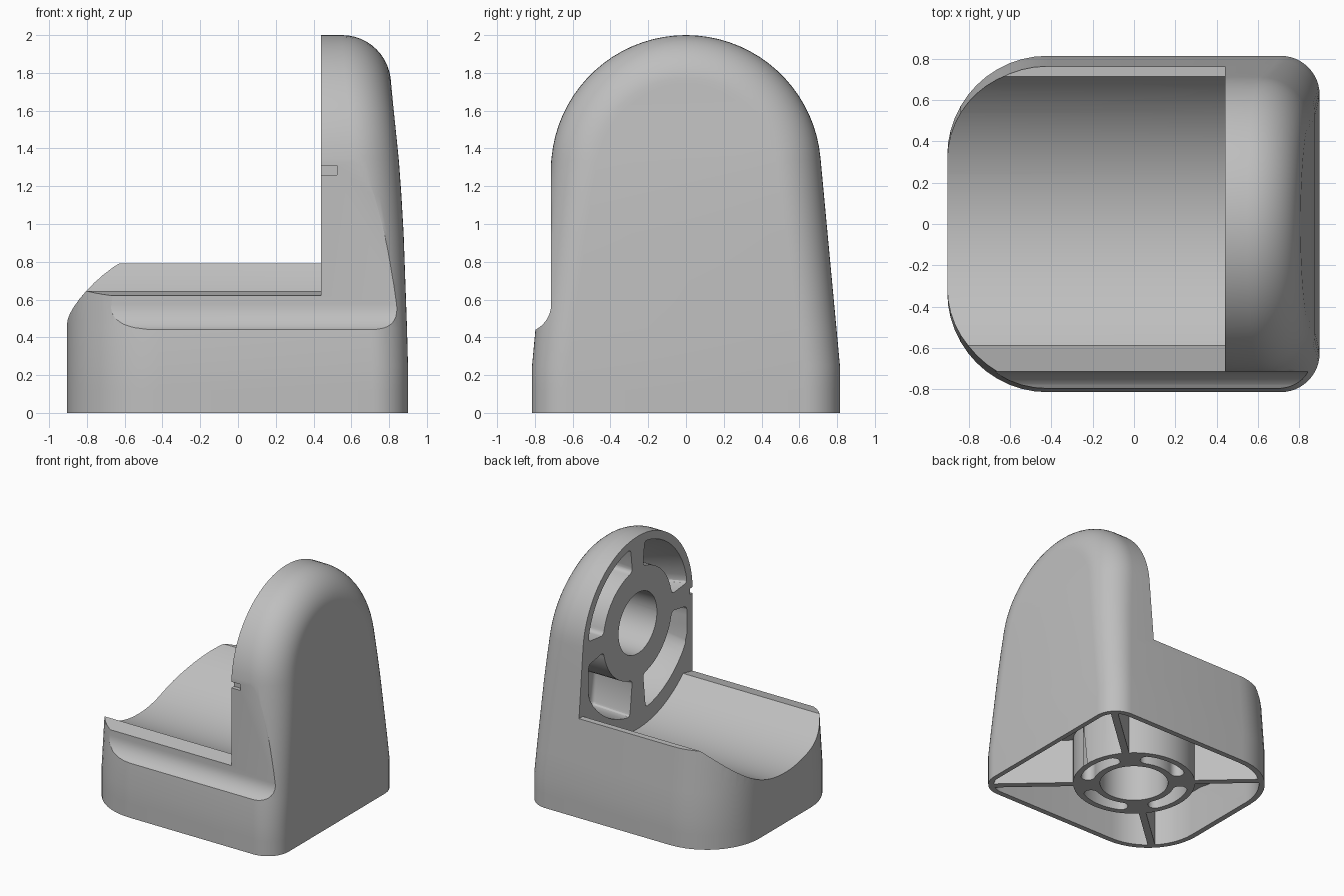
import bpy, bmesh
from math import sin, cos, pi, radians, sqrt

cube = bpy.data.objects.get("Cube")
if cube:
    bpy.data.objects.remove(cube, do_unlink=True)

grey = bpy.data.materials.new("light_grey")
grey.use_nodes = True
COLOUR = (0.52, 0.52, 0.52, 1)
grey.diffuse_color = COLOUR
grey.node_tree.nodes["Principled BSDF"].inputs["Base Color"].default_value = COLOUR

ARCH_R, ARCH_Z, CRADLE_R, FACE_X = 0.715, 1.285, 0.87, 0.44


def finish(name, bm):
    bmesh.ops.recalc_face_normals(bm, faces=bm.faces)
    mesh = bpy.data.meshes.new(name)
    bm.to_mesh(mesh)
    bm.free()
    ob = bpy.data.objects.new(name, mesh)
    bpy.context.collection.objects.link(ob)
    ob.data.materials.append(grey)
    return ob


def loft(name, axis, lo, outline_lo, hi, outline_hi=None):
    """Solid between two outlines, (y, z) along axis X or (x, y) along Z."""
    bm = bmesh.new()
    place = (lambda p, h: (h, *p)) if axis == "X" else (lambda p, h: (*p, h))
    a = [bm.verts.new(place(p, lo)) for p in outline_lo]
    b = [bm.verts.new(place(p, hi)) for p in outline_hi or outline_lo]
    bm.faces.new(a)
    bm.faces.new(b)
    for i in range(len(a)):
        j = (i + 1) % len(a)
        bm.faces.new((a[i], a[j], b[j], b[i]))
    return finish(name, bm)


def apply_mod(ob, mod):
    bpy.context.view_layer.objects.active = ob
    bpy.ops.object.modifier_apply(modifier=mod.name)


def cut(ob, cutter):
    mod = ob.modifiers.new("cut", "BOOLEAN")
    mod.operation, mod.solver, mod.object = "DIFFERENCE", "EXACT", cutter
    apply_mod(ob, mod)
    bpy.data.objects.remove(cutter, do_unlink=True)


def arc(cx, cy, r, a0, a1, n=12):
    angles = [radians(a0 + (a1 - a0) * i / n) for i in range(n + 1)]
    return [(cx + r * cos(a), cy + r * sin(a)) for a in angles]


def circle(cx, cy, r, n=64):
    return arc(cx, cy, r, 0, 360, n)[:-1]


def lerp(v, a, b, va, vb):
    t = min(max((v - a) / (b - a), 0), 1)
    return va + (vb - va) * t


# Body: arched cross-section swept along x, with rounded ends
half = [(0.815, z, 1, 0) for z in (0, 0.12, 0.25)]
half += [(lerp(z, 0.25, 1.35, 0.815, ARCH_R - 0.003), z, 1, 0) for z in (0.45, 0.7, 0.95, 1.15)]
STEPS = 36
for i in range(STEPS + 1):
    a = radians(5 + 170 * i / STEPS)
    half.append((ARCH_R * cos(a), ARCH_Z + ARCH_R * sin(a), cos(a), sin(a)))
profile = half + [(-y, z, -ny, nz) for y, z, ny, nz in half[6::-1]]

bm = bmesh.new()
rings = []
for end in (-1, 1):
    for k in range(13):
        t = pi / 2 * (k / 12 if end > 0 else 1 - k / 12)
        ring = []
        for y, z, ny, nz in profile:
            if end < 0:
                r = 0.485
                x = -0.905 + r * (1 - sin(t))
            else:
                r = lerp(z, 0.25, 1.8, 0.19, 0.26)
                back = lerp(z, 0.3, 1.0, 0.9, 0.875) if z < 1 else lerp(z, 1.0, 2.0, 0.875, 0.81)
                x = back - r * (1 - sin(t))
            d = r * (1 - cos(t))
            ring.append(bm.verts.new((x, y - ny * d, z - nz * d)))
        rings.append(ring)
n = len(profile)
for a, b in zip(rings, rings[1:]):
    for i in range(n - 1):
        bm.faces.new((a[i], a[i + 1], b[i + 1], b[i]))
for ring in (rings[0], rings[-1]):
    for i in range(n // 2):
        quad = [ring[i], ring[i + 1], ring[n - 2 - i], ring[n - 1 - i]]
        bm.faces.new(list(dict.fromkeys(quad)))
bm.faces.new([r[0] for r in rings] + [r[-1] for r in reversed(rings)])
body = finish("cradle_stand", bm)

# Round trough with a low front lip and a high back rim
lip_a = -90 - 42.7
rim_a = -90 + 55.3
trough = [(-1.1, 0.605), (-0.715, 0.62)] + arc(0, ARCH_Z, CRADLE_R, lip_a, rim_a, 40)
trough += [(1.1, 0.79), (1.1, 2.3), (-1.1, 2.3)]
cut(body, loft("trough_cutter", "X", -1.3, trough, FACE_X))

# Flat front side with a filleted ledge
ledge = [(-1.1, 0.425)] + arc(-0.865, 0.575, 0.151, -90, 0, 10) + [(-0.714, 1.36), (-1.1, 1.36)]
cut(body, loft("ledge_cutter", "X", -1.2, ledge, 1.2))

# Small index notch on the front edge of the upright
notch = [(-0.9, 1.26), (-0.68, 1.26), (-0.68, 1.31), (-0.9, 1.31)]
cut(body, loft("notch_cutter", "X", 0.3, notch, 0.525))

# Blind bore and four pockets in the upright
cut(body, loft("bore_cutter", "X", 0.2, circle(0, ARCH_Z, 0.25), 0.8))


def sector(r0, r1, start, limit):
    pts = arc(0, 0, r0, start + 9, start + 81) + arc(0, 0, r1, start + 82, start + 8)
    return [(max(-limit, min(limit, y)), z + ARCH_Z) for y, z in pts]


for start in (0, 90, 180, 270):
    if start < 180:
        front, rear = sector(0.45, 0.73, start, 0.73), sector(0.45, 0.535, start, 0.6)
    else:
        front, rear = sector(0.45, 0.75, start, 0.66), sector(0.45, 0.73, start, 0.61)
    pocket = loft("pocket_cutter", "X", 0.2, front, 0.78, rear)
    mod = pocket.modifiers.new("round", "BEVEL")
    mod.width, mod.segments, mod.limit_method = 0.03, 3, "ANGLE"
    mod.angle_limit = radians(50)
    apply_mod(pocket, mod)
    cut(body, pocket)

# Hollow underside, leaving a hub and diagonal ribs
outline = arc(0.71, 0.62, 0.15, 0, 90) + arc(-0.42, 0.33, 0.44, 90, 180)
outline += [(x, -y) for x, y in reversed(outline)]
cavity = loft("cavity_cutter", "Z", -0.1, outline, 0.38)
cut(cavity, loft("shell", "X", -1.2, circle(0, ARCH_Z, CRADLE_R + 0.06, 96), 1.2))
for a in (radians(42), radians(-42)):
    u, v = (cos(a) * 1.4, sin(a) * 1.4), (-sin(a) * 0.028, cos(a) * 0.028)
    corners = [(s * u[0] + t * v[0], s * u[1] + t * v[1])
               for s, t in ((-1, -1), (1, -1), (1, 1), (-1, 1))]
    cut(cavity, loft("rib", "Z", -0.2, corners, 0.6))
cut(cavity, loft("hub", "Z", -0.2, circle(0, 0, 0.475), 0.6))
cut(body, cavity)

# Hub bore and four curved slots
cut(body, loft("hub_bore_cutter", "Z", -0.1, circle(0, 0, 0.265), 0.36))
for mid in (0, 90, 180, 270):
    a0, a1, r, w = mid - 24, mid + 24, 0.372, 0.055
    end0 = (r * cos(radians(a0)), r * sin(radians(a0)))
    end1 = (r * cos(radians(a1)), r * sin(radians(a1)))
    slot = arc(0, 0, r + w, a0, a1) + arc(*end1, w, a1, a1 + 180, 8)[1:-1]
    slot += arc(0, 0, r - w, a1, a0) + arc(*end0, w, a0 + 180, a0 + 360, 8)[1:-1]
    cut(body, loft("slot_cutter", "Z", -0.1, slot, 0.36))

# Smooth shading with sharp edges kept
bpy.ops.object.select_all(action="DESELECT")
body.select_set(True)
bpy.context.view_layer.objects.active = body
bpy.ops.object.shade_smooth_by_angle(angle=radians(30))
